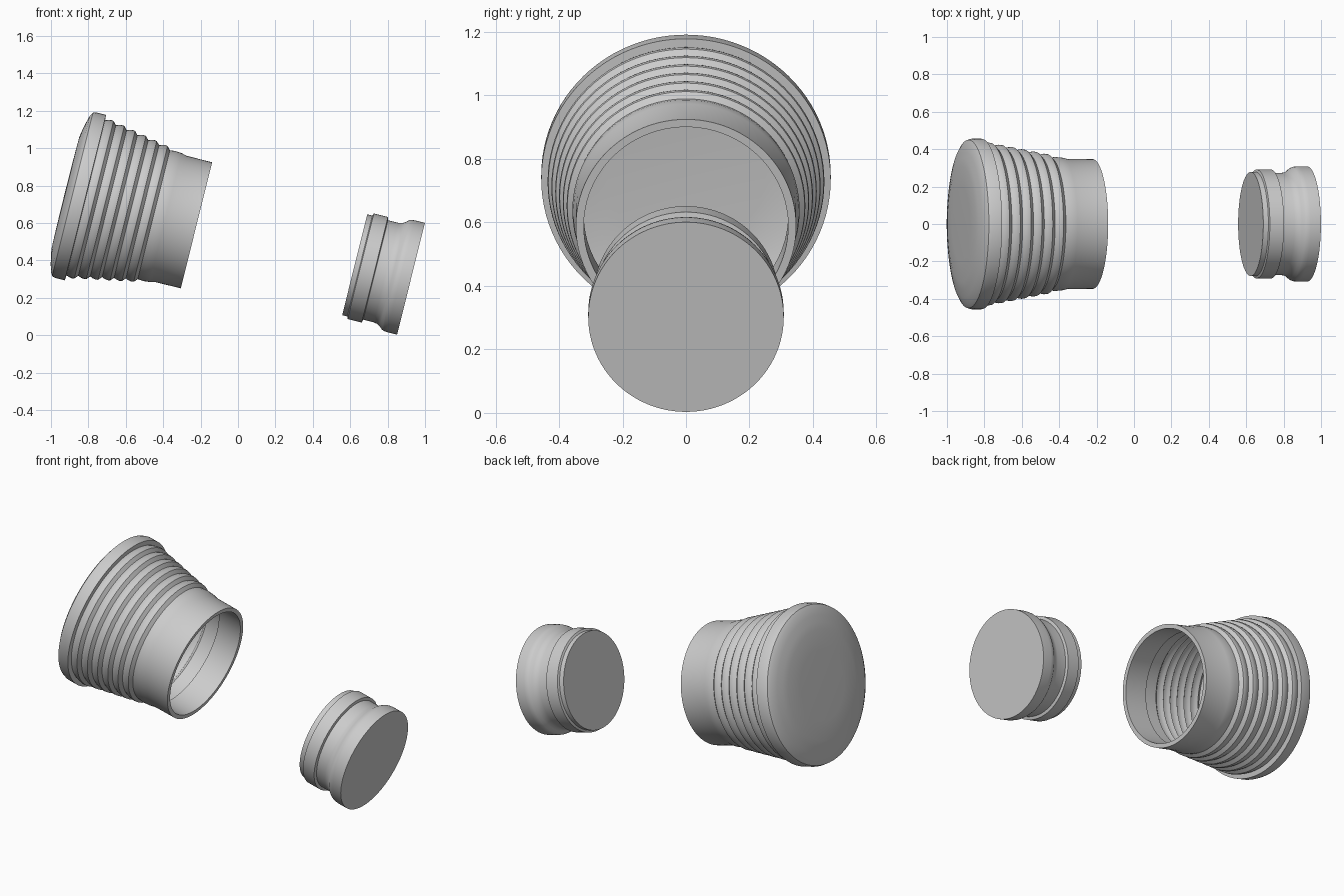
import bpy, bmesh, math
from mathutils import Vector

cube = bpy.data.objects.get("Cube")
if cube:
    bpy.data.objects.remove(cube, do_unlink=True)

grey = bpy.data.materials.new("light grey")
grey.use_nodes = True
grey.diffuse_color = (0.6, 0.6, 0.6, 1)
grey.node_tree.nodes["Principled BSDF"].inputs["Base Color"].default_value = (0.6, 0.6, 0.6, 1)

SEGMENTS = 96
TILT = math.radians(104)          # shared axis, pointing right and slightly down
ORIGIN = (-0.222, 0, 0.588)       # centre of the cup's mouth


def lathe(name, profile):
    """Revolve (distance along axis, radius) points about the tilted axis."""
    bm = bmesh.new()
    verts = [bm.verts.new((r, 0, s)) for s, r in profile]
    edges = [bm.edges.new(pair) for pair in zip(verts, verts[1:])]
    bmesh.ops.spin(bm, geom=verts + edges, cent=Vector(), axis=(0, 0, 1),
                   angle=math.tau, steps=SEGMENTS)
    bmesh.ops.remove_doubles(bm, verts=bm.verts, dist=0.0002)
    bmesh.ops.recalc_face_normals(bm, faces=bm.faces)
    mesh = bpy.data.meshes.new(name)
    bm.to_mesh(mesh)
    bm.free()
    mesh.materials.append(grey)
    obj = bpy.data.objects.new(name, mesh)
    obj.location = ORIGIN
    obj.rotation_euler = (0, TILT, 0)
    bpy.context.collection.objects.link(obj)
    bpy.ops.object.select_all(action="DESELECT")
    obj.select_set(True)
    bpy.context.view_layer.objects.active = obj
    bpy.ops.object.shade_smooth_by_angle(angle=math.radians(30))
    return obj


# Bellows: ridges that shrink towards the mouth, steep on their front side
RIDGES, START, END = 6, -0.61, -0.235
pitch = (END - START) / RIDGES
bellows = []
for i in range(RIDGES):
    s = START + i * pitch
    valley = 0.427 - 0.012 * i
    bellows += [(s, valley), (s + 0.25 * pitch, valley + 0.006),
                (s + 0.5 * pitch, valley + 0.009), (s + 0.72 * pitch, valley + 0.007)]

# Outer skin of the cup: shallow domed back, rounded rim, bellows, collar, neck
outer = [(-0.725, 0), (-0.724, 0.2), (-0.722, 0.31), (-0.715, 0.35), (-0.706, 0.39),
         (-0.695, 0.43), (-0.683, 0.45), (-0.665, 0.456), (-0.612, 0.456)]
collar = [(-0.235, 0.355), (-0.206, 0.358), (-0.17, 0.355), (-0.141, 0.348)]

# Inner skin: neck bore, recess behind it, bellows from inside, domed floor
WALL = 0.025
bore = [(0, 0.347), (0, 0.322), (-0.15, 0.322), (-0.15, 0.333), (-0.235, 0.333)]
inside = [(s, r - WALL) for s, r in reversed(bellows)]
floor = [(-0.64, 0.425), (-0.67, 0.4), (-0.69, 0.34), (-0.697, 0.25), (-0.7, 0)]

lathe("bellows_cup", outer + bellows + collar + bore + inside + floor)

# Solid plug: back step, raised ring, waist and wide front end
lathe("plug", [(0.872, 0), (0.872, 0.278), (0.9, 0.278), (0.905, 0.291), (0.983, 0.291),
               (0.987, 0.274), (1.045, 0.274), (1.066, 0.278), (1.082, 0.288),
               (1.095, 0.3), (1.108, 0.306), (1.125, 0.308), (1.182, 0.308), (1.182, 0)])
